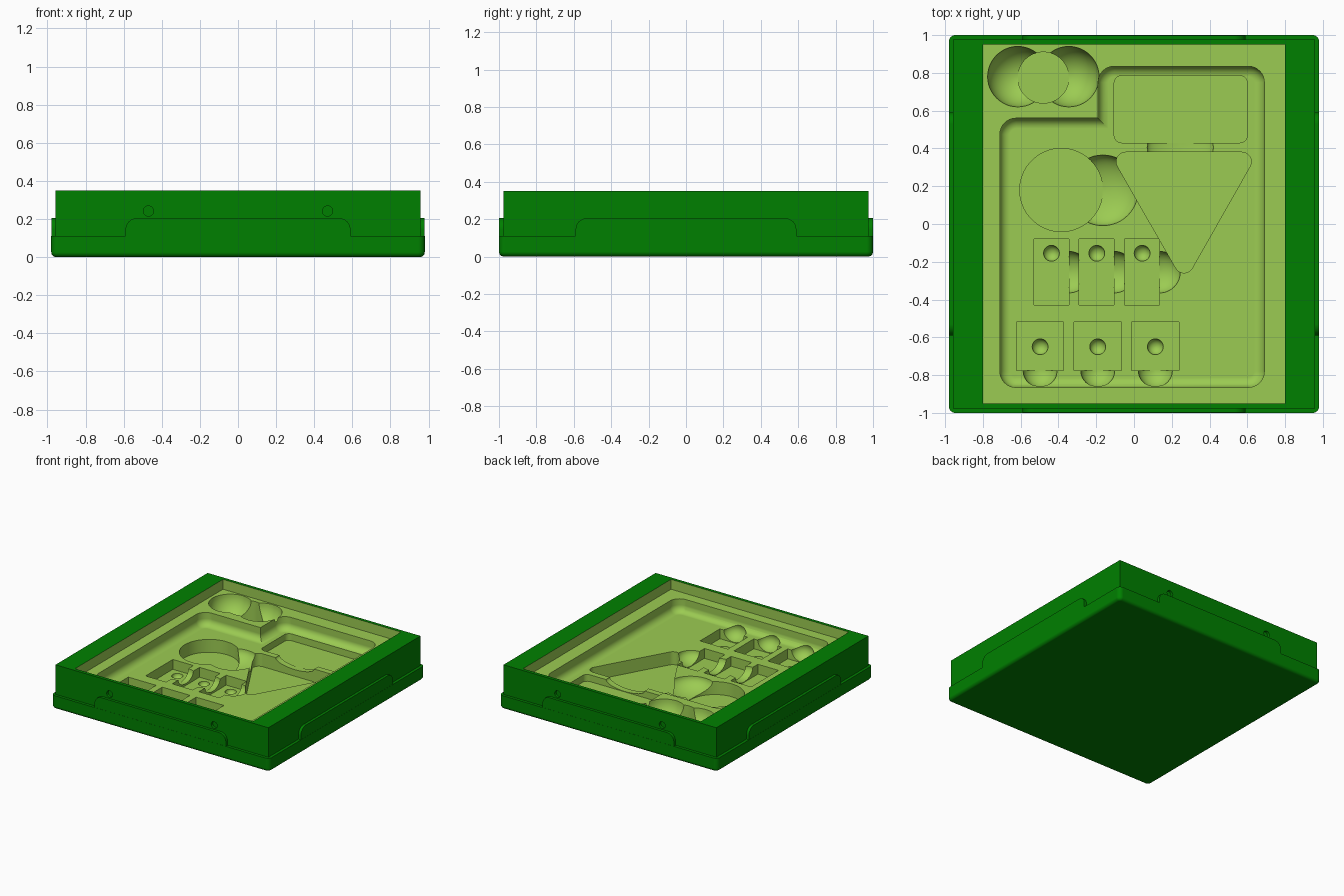
import bpy, bmesh, math
from mathutils import Vector, Matrix

cube = bpy.data.objects.get("Cube")
if cube:
    bpy.data.objects.remove(cube, do_unlink=True)


def make_material(name, rgb):
    m = bpy.data.materials.new(name)
    m.use_nodes = True
    m.diffuse_color = (*rgb, 1)
    m.node_tree.nodes["Principled BSDF"].inputs["Base Color"].default_value = (*rgb, 1)
    return m


MATERIALS = [make_material("dark green", (0.0, 0.216, 0.0)),
             make_material("light green", (0.33, 0.6, 0.085))]
SHELL, INSERT = 0, 1


def finish(name, bm, slot, matrix=None):
    bmesh.ops.recalc_face_normals(bm, faces=bm.faces)
    if matrix:
        bm.transform(matrix)
    for f in bm.faces:
        f.material_index = slot
    mesh = bpy.data.meshes.new(name)
    bm.to_mesh(mesh)
    bm.free()
    for m in MATERIALS:
        mesh.materials.append(m)
    ob = bpy.data.objects.new(name, mesh)
    bpy.context.collection.objects.link(ob)
    return ob


def rounded(points, radii, steps=8):
    """Outline with an arc of the given radius at each corner."""
    pts = [Vector((x, y, 0)) for x, y in points]
    if not isinstance(radii, (list, tuple)):
        radii = [radii] * len(pts)
    out = []
    for i, p in enumerate(pts):
        r = radii[i]
        if r == 0:
            out.append(p)
            continue
        a = (pts[i - 1] - p).normalized()
        b = (pts[(i + 1) % len(pts)] - p).normalized()
        half = a.angle(b) / 2
        centre = p + (a + b).normalized() * r / math.sin(half)
        start = (p + a * r / math.tan(half) - centre).normalized()
        end = (p + b * r / math.tan(half) - centre).normalized()
        for k in range(steps + 1):
            out.append(centre + start.slerp(end, k / steps).normalized() * r)
    return out


def rect(x0, x1, y0, y1):
    return [(x0, y0), (x1, y0), (x1, y1), (x0, y1)]


def circle(x, y, r, n=64):
    return [(x + r * math.cos(k * math.tau / n), y + r * math.sin(k * math.tau / n)) for k in range(n)]


def prism(name, outline, z0, z1, slot, fillet=0, matrix=None):
    """Extruded outline, with an optional fillet round its lower edge."""
    bm = bmesh.new()
    low = [bm.verts.new((p[0], p[1], z0)) for p in outline]
    high = [bm.verts.new((p[0], p[1], z1)) for p in outline]
    bm.faces.new(low)
    bm.faces.new(high)
    for i in range(len(low)):
        bm.faces.new((low[i - 1], low[i], high[i], high[i - 1]))
    if fillet:
        edges = [e for e in bm.edges if all(abs(v.co.z - z0) < 1e-6 for v in e.verts)]
        bmesh.ops.recalc_face_normals(bm, faces=bm.faces)
        bmesh.ops.bevel(bm, geom=edges, offset=fillet, segments=6, profile=0.5, affect='EDGES')
    return finish(name, bm, slot, matrix)


def bowl(name, x, y, z, r, depth):
    bm = bmesh.new()
    bmesh.ops.create_uvsphere(bm, u_segments=48, v_segments=24, radius=1)
    return finish(name, bm, INSERT, Matrix.Translation((x, y, z)) @ Matrix.Diagonal((r, r, depth, 1)))


def combine(target, tool, operation):
    bpy.context.view_layer.objects.active = target
    mod = target.modifiers.new(tool.name, 'BOOLEAN')
    mod.operation, mod.solver, mod.object = operation, 'EXACT', tool
    bpy.ops.object.modifier_apply(modifier=mod.name)
    bpy.data.objects.remove(tool, do_unlink=True)


# Outer shell: rounded base, straight body and a raised lip on each side
tray = prism("storage_tray", rounded(rect(-.98, .98, -1, 1), .035), 0, .11, SHELL, .026)
combine(tray, prism("body", rect(-.957, .957, -.977, .977), .05, .35, SHELL), 'UNION')
upright = Matrix.Rotation(math.pi / 2, 4, 'X')
for i in range(4):
    reach = .979 if i % 2 else .999
    profile = rounded(rect(-.59, .59, .07, .205), [0, 0, .06, .06])
    turn = Matrix.Rotation(i * math.pi / 2, 4, 'Z') @ upright
    combine(tray, prism("lip", profile, .93, reach, SHELL, 0, turn), 'UNION')

cutters = []
# Blind holes in the front and back walls
for x in (-.47, .47):
    for end in (0, math.pi):
        turn = Matrix.Rotation(end, 4, 'Z') @ upright
        cutters.append(prism("wall_hole", circle(x, .242, .027, 24), .957, 1.1, SHELL, 0, turn))

# Insert: shallow recess, then the stepped main well with a filleted floor
DECK, FLOOR, DEEP, UP = .27, .165, .085, .6
cutters.append(prism("recess", rect(-.8, .8, -.95, .95), DECK, UP, INSERT))
well = [(-.71, -.865), (.69, -.865), (.69, .835), (-.19, .835), (-.19, .56), (-.71, .56)]
cutters.append(prism("well", rounded(well, [.085, .085, .085, .085, 0, .085]), FLOOR, UP, INSERT, .055))

# Round pocket on the deck with two finger bowls
cutters.append(prism("small_disc", circle(-.48, .775, .135), .105, UP, INSERT))
for x in (-.615, -.345):
    cutters.append(bowl("deck_bowl", x, .78, DECK, .16, .16))

# Large pockets in the well floor: disc, rounded rectangle and triangle
cutters.append(prism("large_disc", circle(-.385, .18, .22), .06, UP, INSERT))
cutters.append(bowl("disc_bowl", -.165, .178, FLOOR, .187, .1))
cutters.append(prism("card", rounded(rect(-.105, .6, .43, .785), .04), .11, UP, INSERT))
triangle = [(-.13, .38), (.265, -.31), (.657, .38)]
cutters.append(prism("triangle", rounded(triangle, .05), .06, UP, INSERT))
cutters.append(bowl("card_bowl", .245, .405, FLOOR, .175, .052))

# Two rows of three small pockets, each with a dimple and a finger bowl
for i in range(3):
    x = -.53 + .24 * i
    cutters.append(prism("tall_pocket", rect(x, x + .185, -.43, -.08), DEEP, .26, INSERT))
    cutters.append(bowl("tall_dimple", x + .093, -.155, DEEP, .042, .04))
    cutters.append(bowl("tall_bowl", x + .185, -.255, FLOOR, .11, .076))
    x = -.497 + .305 * i
    cutters.append(prism("square_pocket", rect(x - .125, x + .125, -.775, -.52), DEEP, .26, INSERT))
    cutters.append(bowl("square_dimple", x, -.65, DEEP, .042, .04))
    cutters.append(bowl("square_bowl", x, -.775, FLOOR, .09, .076))

for c in cutters:
    combine(tray, c, 'DIFFERENCE')

# Smooth the curved parts and keep the flats flat
bpy.ops.object.select_all(action='DESELECT')
tray.select_set(True)
bpy.context.view_layer.objects.active = tray
bpy.ops.object.shade_smooth_by_angle(angle=math.radians(30))
normals = tray.modifiers.new("flat_faces", 'WEIGHTED_NORMAL')
normals.weight, normals.keep_sharp = 100, True
